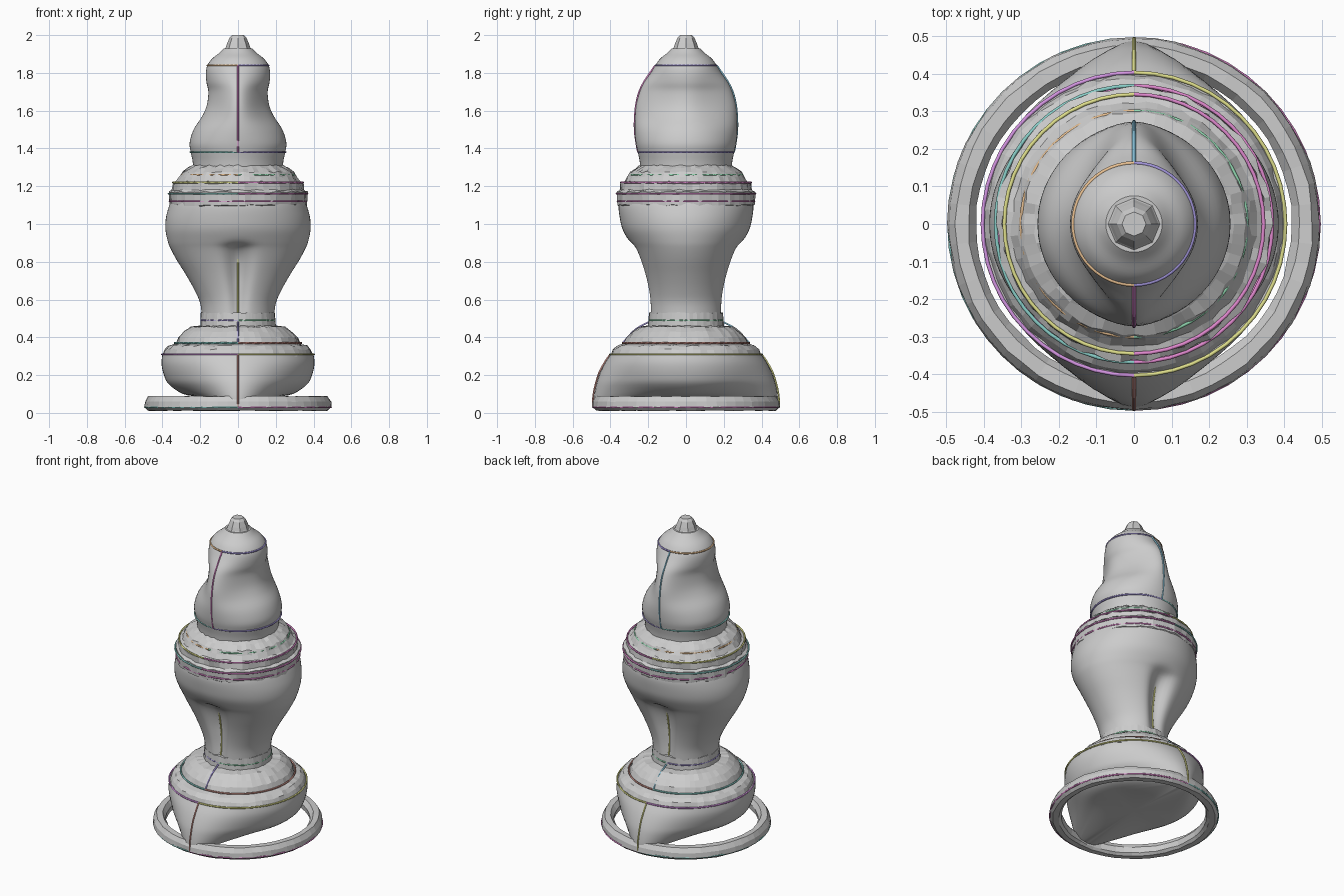
import bpy, bmesh, math, random

if "Cube" in bpy.data.objects:
    bpy.data.objects.remove(bpy.data.objects["Cube"])

random.seed(4)
SEG = 64


def smooth_rows(rows, steps):
    """Catmull-Rom resampling of (z, rx, ry, ...) profile rows."""
    out = []
    for i in range(len(rows) - 1):
        p0, p1 = rows[max(i - 1, 0)], rows[i]
        p2, p3 = rows[i + 1], rows[min(i + 2, len(rows) - 1)]
        for s in range(steps):
            t = s / steps
            out.append(tuple(
                0.5 * (2 * b + (c - a) * t + (2 * a - 5 * b + 4 * c - d) * t * t
                       + (3 * b - a - 3 * c + d) * t ** 3)
                for a, b, c, d in zip(p0, p1, p2, p3)))
    return out + [rows[-1]]


def loft(name, rows, section, seg=SEG, jitter=0.0, cap=True, close=False):
    """Skin rings; section(row, angle) gives one point."""
    bm = bmesh.new()
    rings = []
    for row in rows:
        ring = []
        for k in range(seg):
            x, y, z = section(row, 2 * math.pi * k / seg)
            f = 1 + random.uniform(-jitter, jitter)
            ring.append(bm.verts.new((x * f, y * f, z + random.uniform(-jitter, jitter) * 0.3)))
        rings.append(ring)
    pairs = list(zip(rings, rings[1:]))
    if close:
        pairs.append((rings[-1], rings[0]))
    for a, b in pairs:
        for k in range(seg):
            n = (k + 1) % seg
            bm.faces.new((a[k], a[n], b[n], b[k]))
    if cap and not close:
        for ring in (rings[0], rings[-1]):
            c = bm.verts.new((0, 0, sum(v.co.z for v in ring) / seg))
            for k in range(seg):
                bm.faces.new((ring[k], ring[(k + 1) % seg], c))
    bmesh.ops.recalc_face_normals(bm, faces=bm.faces)
    me = bpy.data.meshes.new(name)
    bm.to_mesh(me)
    bm.free()
    ob = bpy.data.objects.new(name, me)
    bpy.context.collection.objects.link(ob)
    return ob


def shade(ob, angle=35):
    bpy.ops.object.select_all(action='DESELECT')
    ob.select_set(True)
    bpy.context.view_layer.objects.active = ob
    bpy.ops.object.shade_smooth_by_angle(angle=math.radians(angle))


def round_section(row, a):
    return row[1] * math.cos(a), row[1] * math.sin(a), row[0]


def ridged(power):
    """Round section pulled out to a ridge of reach ry at front and back."""
    def section(row, a):
        z, rx, ry = row[:3]
        s, drop = math.sin(a), (row[3] if len(row) > 3 else 0)
        w = abs(s) ** power
        return rx * math.cos(a), s * (rx + (ry - rx) * w), z - drop * w
    return section


def waist_section(row, a):
    # narrow vertical channel at front and back below the shoulder
    z, rx, ry, depth = row
    s = math.sin(a)
    g = math.exp(-(math.cos(a) / 0.19) ** 2)
    return rx * math.cos(a), s * (ry - depth * g), z


# foot ring
loft("foot_ring", [(0.012, 0.475), (0.03, 0.495), (0.06, 0.492), (0.088, 0.475),
                   (0.088, 0.44), (0.06, 0.42), (0.025, 0.425), (0.012, 0.44)],
     round_section, seg=56, jitter=0.005, close=True)

# lower body, bridging to the ring at front and back
shade(loft("lower_body", smooth_rows([
    (0.085, 0.20, 0.47, 0.055), (0.10, 0.29, 0.488, 0.045), (0.15, 0.365, 0.478, 0.01),
    (0.20, 0.392, 0.460, 0), (0.26, 0.405, 0.432, 0), (0.31, 0.40, 0.40, 0)], 4),
    ridged(4)))

# stepped lower collar
loft("lower_collar", [(0.30, 0.40), (0.335, 0.385), (0.355, 0.365), (0.365, 0.33),
                      (0.40, 0.315), (0.43, 0.285), (0.455, 0.25), (0.46, 0.20),
                      (0.53, 0.195)], round_section, jitter=0.012)

# waist and shoulder
shade(loft("waist", smooth_rows([
    (0.50, 0.19, 0.195, 0.02), (0.58, 0.20, 0.198, 0.03), (0.65, 0.23, 0.208, 0.04),
    (0.73, 0.275, 0.228, 0.055), (0.81, 0.325, 0.255, 0.06), (0.87, 0.357, 0.280, 0.045),
    (0.91, 0.372, 0.303, 0.005), (0.97, 0.384, 0.335, 0), (1.03, 0.382, 0.350, 0),
    (1.09, 0.367, 0.357, 0), (1.13, 0.352, 0.350, 0)], 4), waist_section, seg=96))

# stepped upper collar
loft("upper_collar", [(1.09, 0.345), (1.10, 0.362), (1.17, 0.365), (1.18, 0.348),
                      (1.215, 0.345), (1.225, 0.325), (1.25, 0.31), (1.275, 0.295),
                      (1.295, 0.265), (1.31, 0.24)], round_section, jitter=0.015)

# head, pinched at the sides
shade(loft("head", smooth_rows([
    (1.27, 0.235, 0.24), (1.33, 0.24, 0.245), (1.38, 0.25, 0.255), (1.43, 0.256, 0.266),
    (1.50, 0.235, 0.272), (1.57, 0.19, 0.27), (1.63, 0.165, 0.264), (1.70, 0.157, 0.245),
    (1.75, 0.167, 0.222), (1.80, 0.170, 0.187), (1.84, 0.162, 0.162), (1.875, 0.137, 0.137),
    (1.905, 0.10, 0.10), (1.93, 0.075, 0.075)], 4), ridged(3)))

# blocky finial
loft("finial", [(1.91, 0.085), (1.935, 0.065), (1.955, 0.058), (1.985, 0.045), (2.0, 0.032)],
     round_section, seg=8)

# coloured outline wires
COLOURS = {"teal": (0.25, 0.62, 0.58), "magenta": (0.75, 0.25, 0.62), "violet": (0.36, 0.30, 0.70),
           "purple": (0.66, 0.30, 0.76), "yellow": (0.74, 0.74, 0.26), "brown": (0.60, 0.28, 0.24),
           "green": (0.30, 0.72, 0.46), "orange": (0.80, 0.52, 0.28), "blue": (0.25, 0.55, 0.70)}
mats = {}
for key, rgb in COLOURS.items():
    mats[key] = bpy.data.materials.new(key)
    mats[key].diffuse_color = (*rgb, 1)


def wire(name, pts, colour):
    cu = bpy.data.curves.new(name, 'CURVE')
    cu.dimensions = '3D'
    cu.bevel_depth = 0.005
    cu.bevel_resolution = 1
    cu.use_fill_caps = True
    sp = cu.splines.new('POLY')
    sp.points.add(len(pts) - 1)
    for p, co in zip(sp.points, pts):
        p.co = (*co, 1)
    cu.materials.append(mats[colour])
    ob = bpy.data.objects.new(name, cu)
    bpy.context.collection.objects.link(ob)


# half-circle hoops: height, radius, left and right colour
for i, (z, r, left, right) in enumerate([
        (0.03, 0.492, "teal", "magenta"), (0.31, 0.403, "purple", "yellow"),
        (0.37, 0.335, "teal", "brown"), (0.49, 0.195, "violet", "green"),
        (1.12, 0.362, "magenta", "magenta"), (1.16, 0.368, "teal", "magenta"),
        (1.22, 0.345, "yellow", "magenta"), (1.26, 0.30, "orange", "green"),
        (1.38, 0.252, "teal", "violet"), (1.84, 0.162, "orange", "violet")]):
    for side, colour in ((-1, left), (1, right)):
        wire("hoop_%d_%s" % (i, "right" if side > 0 else "left"),
             [(side * r * math.cos(t), r * math.sin(t), z)
              for t in (math.pi * (k / 24 - 0.5) for k in range(25))], colour)

# profile wires at front and back
PROFILES = [
    ([(0.492, 0.03), (0.49, 0.10), (0.465, 0.20), (0.435, 0.26), (0.402, 0.31)], "brown", "yellow"),
    ([(0.335, 0.37), (0.27, 0.44), (0.20, 0.48)], "violet", "blue"),
    ([(0.18, 0.50), (0.168, 0.60), (0.17, 0.68), (0.19, 0.80), (0.20, 0.84)], "yellow", "yellow"),
    ([(0.255, 1.38), (0.272, 1.50), (0.265, 1.63), (0.235, 1.73), (0.163, 1.84)], "magenta", "blue")]
for i, (pts, front, back) in enumerate(PROFILES):
    for side, colour in ((-1, front), (1, back)):
        wire("profile_%d_%s" % (i, "front" if side < 0 else "back"),
             [(0, side * y, z) for y, z in smooth_rows(pts, 5)], colour)

for m in bpy.data.materials:
    if m.users and not m.is_grease_pencil:
        m.use_nodes = True
        m.node_tree.nodes["Principled BSDF"].inputs["Base Color"].default_value = m.diffuse_color
